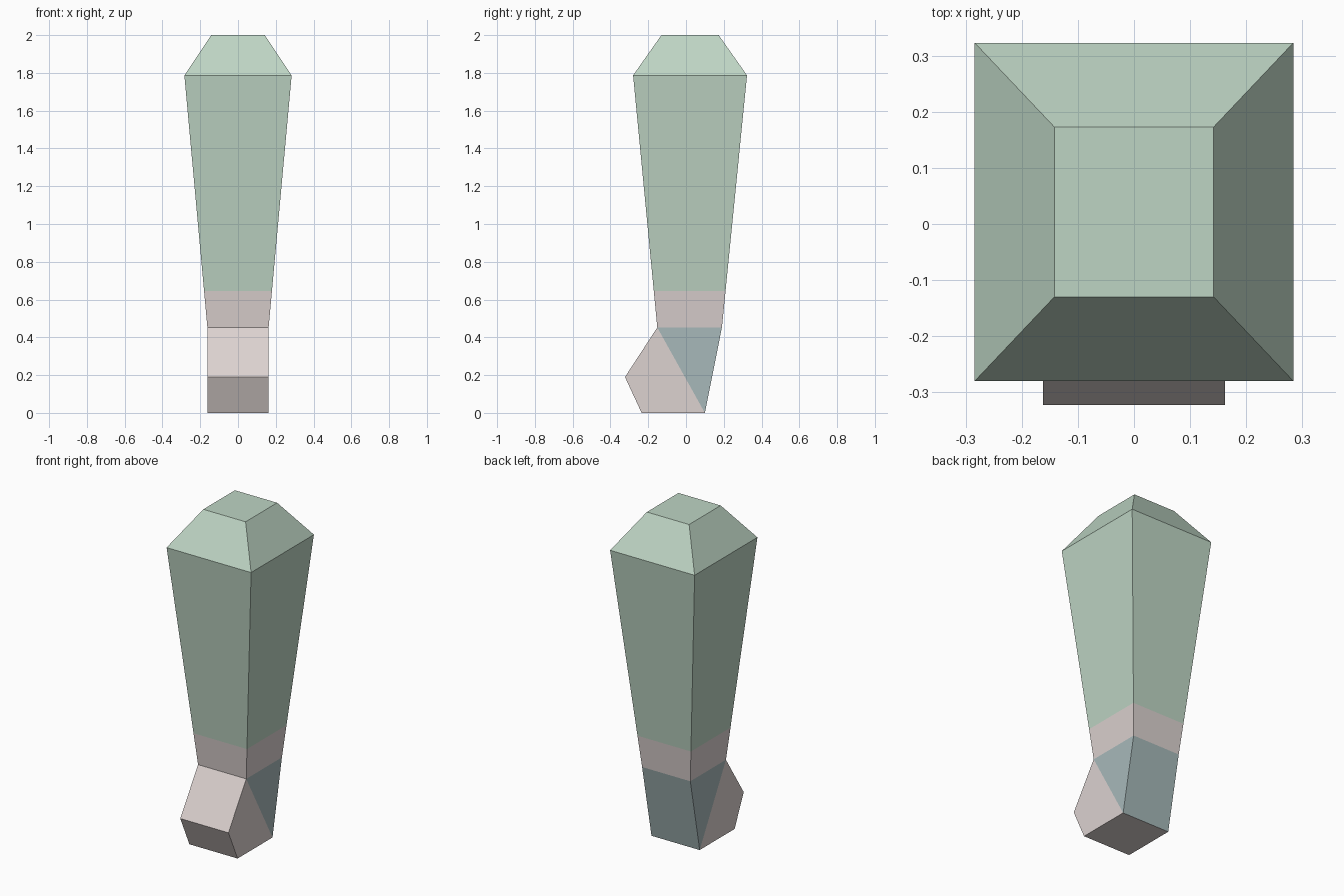
import bpy
import bmesh

default_cube = bpy.data.objects.get("Cube")
if default_cube:
    bpy.data.objects.remove(default_cube, do_unlink=True)


def make_material(name, rgb):
    mat = bpy.data.materials.new(name)
    mat.use_nodes = True
    colour = (*rgb, 1.0)
    mat.diffuse_color = colour
    mat.node_tree.nodes["Principled BSDF"].inputs["Base Color"].default_value = colour
    return mat


def finish(name, bm, mat):
    mesh = bpy.data.meshes.new(name)
    bm.to_mesh(mesh)
    bm.free()
    mesh.materials.append(mat)
    obj = bpy.data.objects.new(name, mesh)
    bpy.context.collection.objects.link(obj)
    return obj


def loft(name, sections, mat, cap_top=False):
    """Rectangular sections (z, half width, front y, back y), top to bottom."""
    bm = bmesh.new()
    rings = []
    for z, w, front, back in sections:
        corners = ((-w, front), (w, front), (w, back), (-w, back))
        rings.append([bm.verts.new((x, y, z)) for x, y in corners])
    for upper, lower in zip(rings, rings[1:]):
        for i in range(4):
            j = (i + 1) % 4
            bm.faces.new((upper[i], lower[i], lower[j], upper[j]))
    if cap_top:
        bm.faces.new(rings[0])
    return finish(name, bm, mat)


def prism(name, profile, half_width, mat, open_edges):
    """Side profile (y, z) extruded across x; edges hidden inside stay open."""
    bm = bmesh.new()
    left = [bm.verts.new((half_width, y, z)) for y, z in profile]
    right = [bm.verts.new((-half_width, y, z)) for y, z in profile]
    bm.faces.new(left)
    bm.faces.new(right[::-1])
    for i in range(len(profile)):
        if i not in open_edges:
            j = (i + 1) % len(profile)
            bm.faces.new((left[i], right[i], right[j], left[j]))
    return finish(name, bm, mat)


green = make_material("pale_green", (0.515, 0.665, 0.552))
pink = make_material("pale_pink", (0.716, 0.645, 0.631))
teal = make_material("grey_teal", (0.386, 0.485, 0.491))

# Arm cross-sections
crown = (2.0, 0.142, -0.13, 0.173)
shoulder = (1.787, 0.284, -0.28, 0.323)
wrist = (0.452, 0.162, -0.152, 0.19)
t = (0.645 - wrist[0]) / (shoulder[0] - wrist[0])
hem = tuple(a + (b - a) * t for a, b in zip(wrist, shoulder))

# Sleeve with bevelled shoulder, then the bare band below it
loft("sleeve", [crown, shoulder, hem], green, cap_top=True)
loft("wrist_band", [hem, wrist], pink)

# Fist: pink finger block in front, teal wedge behind
knuckle_top = (wrist[2], wrist[0])
heel = (0.10, 0.0)
prism("fingers", [knuckle_top, (-0.323, 0.19), (-0.235, 0.0), heel],
      wrist[1], pink, open_edges={3})
prism("hand_back", [knuckle_top, heel, (wrist[3], wrist[0])],
      wrist[1], teal, open_edges={0, 2})
